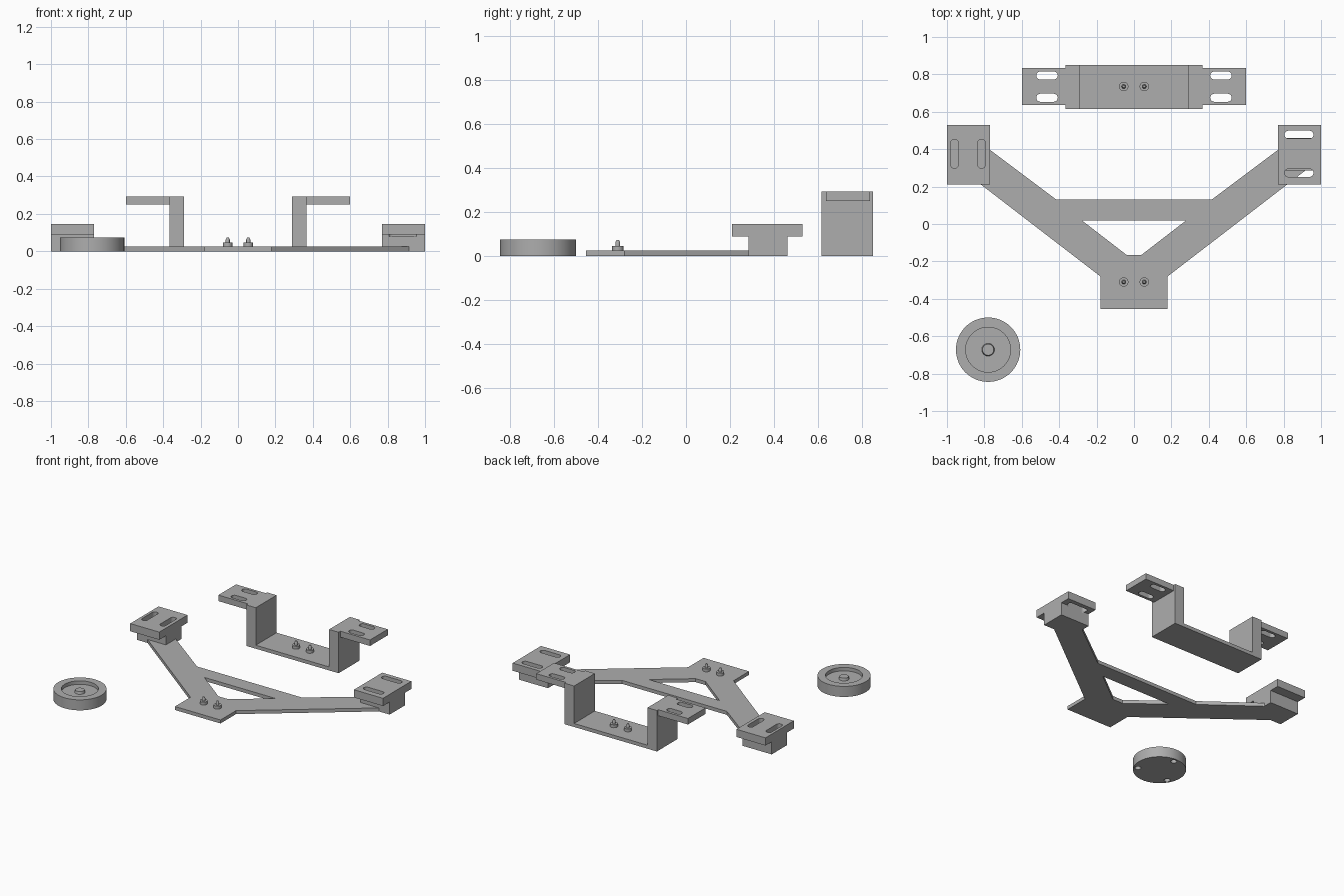
import bpy, bmesh, math
from mathutils import Matrix

cube = bpy.data.objects.get("Cube")
if cube:
    bpy.data.objects.remove(cube, do_unlink=True)

grey = bpy.data.materials.new("plain grey")
grey.use_nodes = True
colour = (0.42, 0.42, 0.42, 1)
grey.diffuse_color = colour
grey.node_tree.nodes["Principled BSDF"].inputs["Base Color"].default_value = colour


def finish(name, bm):
    """Turn a bmesh into a linked object with the shared material."""
    bmesh.ops.recalc_face_normals(bm, faces=bm.faces)
    mesh = bpy.data.meshes.new(name)
    bm.to_mesh(mesh)
    bm.free()
    mesh.materials.append(grey)
    obj = bpy.data.objects.new(name, mesh)
    bpy.context.collection.objects.link(obj)
    return obj


def prism(name, outline, axis, low, high):
    """Extrude a flat outline along the named axis from low to high."""
    place = {"x": lambda a, b, h: (h, a, b),
             "y": lambda a, b, h: (a, h, b),
             "z": lambda a, b, h: (a, b, h)}[axis]
    bm = bmesh.new()
    face = bm.faces.new([bm.verts.new(place(a, b, low)) for a, b in outline])
    moved = bmesh.ops.extrude_face_region(bm, geom=[face])["geom"]
    bmesh.ops.translate(bm, vec=place(0, 0, high - low),
                        verts=[v for v in moved if isinstance(v, bmesh.types.BMVert)])
    return finish(name, bm)


def lathe(name, profile, x, y, steps):
    """Spin a (radius, height) profile round a vertical axis at x, y."""
    bm = bmesh.new()
    verts = [bm.verts.new((r, 0, z)) for r, z in profile]
    edges = [bm.edges.new(pair) for pair in zip(verts, verts[1:])]
    bmesh.ops.spin(bm, geom=verts + edges, cent=(0, 0, 0), axis=(0, 0, 1),
                   angle=math.tau, steps=steps)
    bmesh.ops.remove_doubles(bm, verts=bm.verts, dist=0.0005)
    bmesh.ops.translate(bm, verts=bm.verts, vec=(x, y, 0))
    return finish(name, bm)


def slot_outline(x, y, length, width, upright=False):
    """Rounded slot outline, lying along x or, if upright, along y."""
    r, half, points = width / 2, (length - width) / 2, []
    for side in (1, -1):
        for i in range(13):
            t = math.pi * (i / 12 - 0.5)
            a, b = side * (half + r * math.cos(t)), side * r * math.sin(t)
            points.append((x - b, y + a) if upright else (x + a, y + b))
    return points


def cut(obj, cutter):
    cutter.hide_render = True
    mod = obj.modifiers.new("cut", "BOOLEAN")
    mod.operation, mod.solver, mod.object = "DIFFERENCE", "EXACT", cutter
    bpy.context.view_layer.objects.active = obj
    bpy.ops.object.modifier_apply(modifier=mod.name)
    bpy.data.objects.remove(cutter, do_unlink=True)


def smooth(obj):
    bpy.ops.object.select_all(action="DESELECT")
    obj.select_set(True)
    bpy.context.view_layer.objects.active = obj
    bpy.ops.object.shade_smooth_by_angle(angle=math.radians(30))


def mirrored(half):
    """Complete an outline by reflecting it across x = 0."""
    return half + [(-a, b) for a, b in reversed(half)]


THICK = 0.025

# V-shaped frame plate with a trapezoid opening
plate = prism("frame_plate", mirrored([
    (0.18, -0.455), (0.18, -0.28), (0.915, 0.285), (0.775, 0.285),
    (0.775, 0.4), (0.415, 0.13)]), "z", 0, THICK)
cut(plate, prism("opening", mirrored([(0.04, -0.165), (0.28, 0.02)]), "z", -0.1, 0.1))

# T-section mounting pads at the arm ends, with slots in differing directions
pad_section = [(0.285, 0), (0.46, 0), (0.46, 0.09), (0.53, 0.09),
               (0.53, 0.145), (0.21, 0.145), (0.21, 0.09), (0.285, 0.09)]
left_pad = prism("left_pad", pad_section, "x", 0.77, 1)
right_pad = prism("right_pad", pad_section, "x", -1, -0.77)
for y in (0.273, 0.478):
    cut(left_pad, prism("slot", slot_outline(0.882, y, 0.155, 0.042), "z", 0.08, 0.2))
for x in (-0.96, -0.815):
    cut(right_pad, prism("slot", slot_outline(x, 0.375, 0.155, 0.042, True), "z", 0.08, 0.2))

# U-shaped bracket with slotted side flanges
prism("bracket_channel", mirrored([
    (0.365, 0), (0.365, 0.293), (0.29, 0.293), (0.29, THICK)]), "y", 0.615, 0.85)
for side, name in ((1, "left_flange"), (-1, "right_flange")):
    flange = prism(name, [(side * 0.365, 0.635), (side * 0.6, 0.635),
                          (side * 0.6, 0.835), (side * 0.365, 0.835)], "z", 0.25, 0.293)
    for y in (0.675, 0.794):
        cut(flange, prism("slot", slot_outline(side * 0.465, y, 0.115, 0.043), "z", 0.2, 0.4))

# Locating pins on the plate and the bracket
pin_profile = [(0, 0.02), (0.025, 0.02), (0.025, 0.046), (0.011, 0.046),
               (0.011, 0.063), (0.006, 0.073), (0, 0.073)]
for place, y in (("plate", -0.31), ("bracket", 0.735)):
    for side, label in ((1, "left"), (-1, "right")):
        smooth(lathe(f"{place}_pin_{label}", pin_profile, side * 0.055, y, 24))

# Round foot with a recessed top, a centre boss and three blind holes below
foot_x, foot_y = -0.78, -0.672
foot = lathe("round_foot", [
    (0, 0), (0.172, 0), (0.172, 0.075), (0.12, 0.075), (0.12, 0.05),
    (0.034, 0.05), (0.03, 0.068), (0, 0.068)], foot_x, foot_y, 64)
for degrees in (90, 210, 330):
    t = math.radians(degrees)
    bm = bmesh.new()
    bmesh.ops.create_cone(bm, cap_ends=True, segments=20, radius1=0.02, radius2=0.02, depth=0.06,
                          matrix=Matrix.Translation((foot_x + 0.143 * math.cos(t),
                                                     foot_y + 0.143 * math.sin(t), 0)))
    cut(foot, finish("hole", bm))
smooth(foot)
